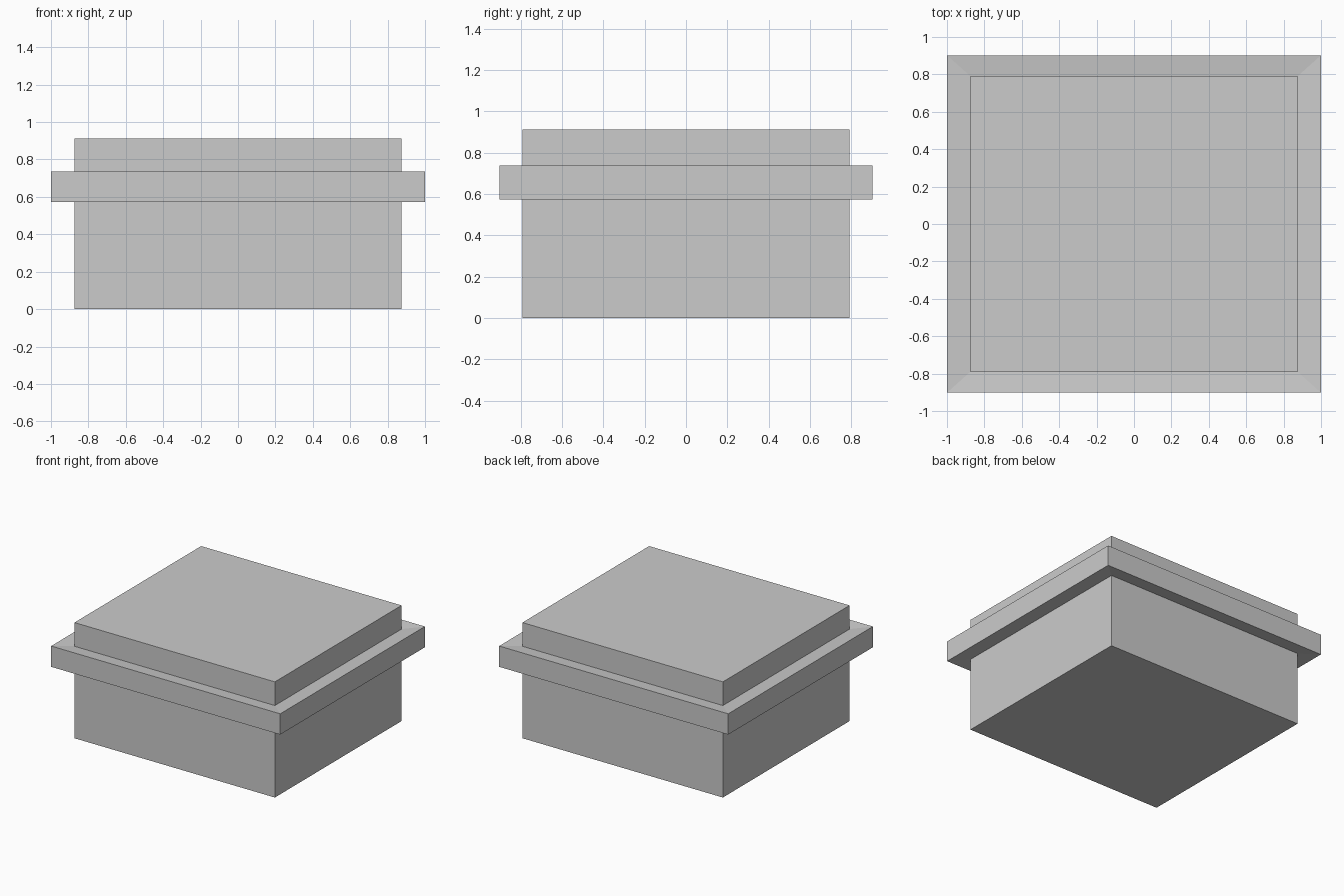
import bpy, bmesh

if "Cube" in bpy.data.objects:
    bpy.data.objects.remove(bpy.data.objects["Cube"])


def stacked_rings(name, levels):
    """Closed solid lofted through rectangular rings (half_x, half_y, z)."""
    bm = bmesh.new()
    rings = []
    for hx, hy, z in levels:
        rings.append([bm.verts.new((sx * hx, sy * hy, z))
                      for sx, sy in ((-1, -1), (1, -1), (1, 1), (-1, 1))])
    bm.faces.new(list(reversed(rings[0])))
    bm.faces.new(rings[-1])
    for a, b in zip(rings, rings[1:]):
        for i in range(4):
            j = (i + 1) % 4
            bm.faces.new((a[i], a[j], b[j], b[i]))
    bmesh.ops.recalc_face_normals(bm, faces=bm.faces)
    mesh = bpy.data.meshes.new(name)
    bm.to_mesh(mesh)
    bm.free()
    obj = bpy.data.objects.new(name, mesh)
    bpy.context.collection.objects.link(obj)
    return obj


BX, BY = 0.875, 0.79      # block half sizes
RX, RY = 1.0, 0.902       # rim half sizes

# Block with a protruding rim; the rim thickens slightly toward its outer edge
stacked_rings("rimmed_block", [
    (BX, BY, 0.0),
    (BX, BY, 0.584),
    (RX, RY, 0.573),
    (RX, RY, 0.737),
    (BX, BY, 0.726),
    (BX, BY, 0.913),
])
